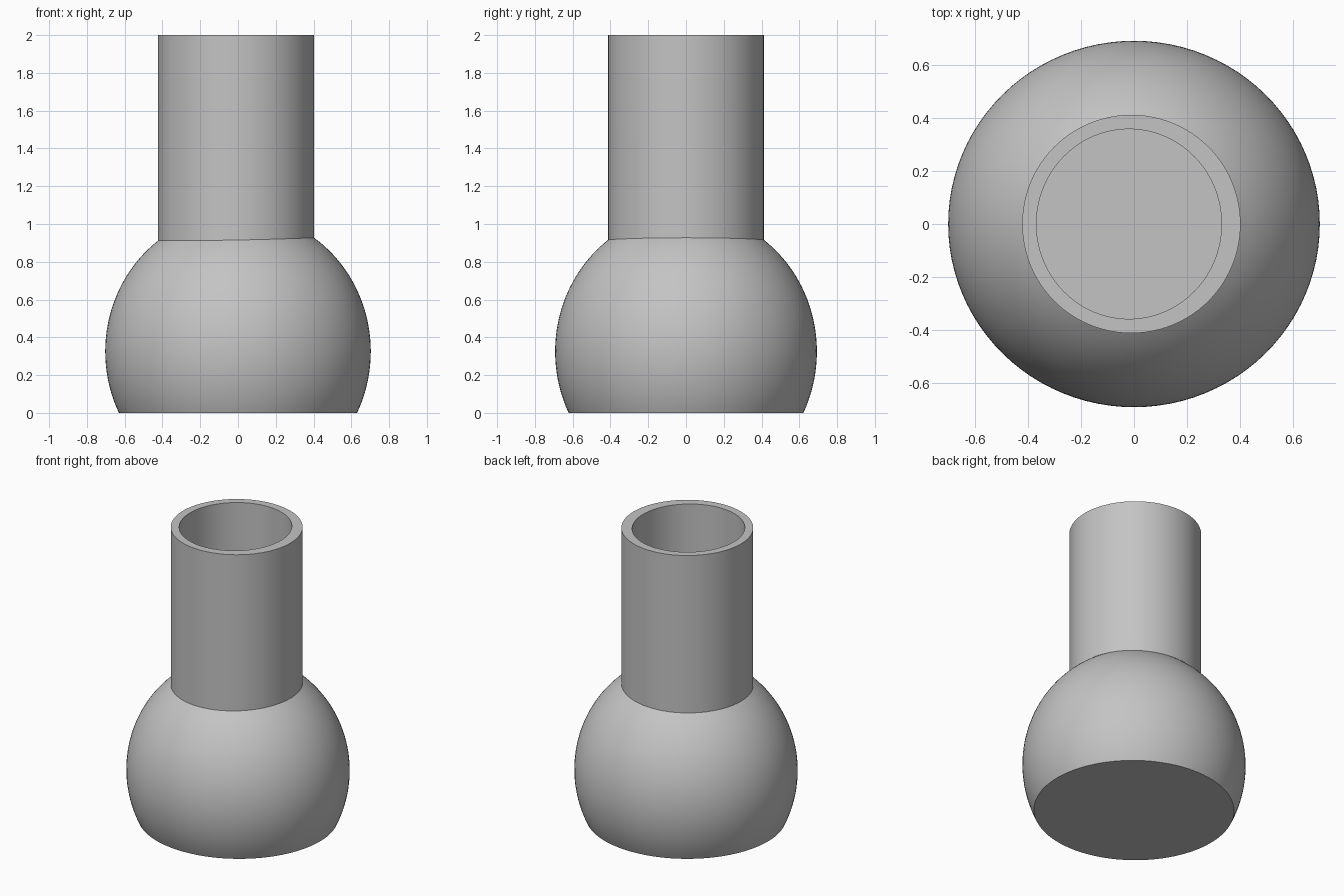
import bpy, bmesh
from math import sin, cos, asin, sqrt, pi, radians

cube = bpy.data.objects.get("Cube")
if cube:
    bpy.data.objects.remove(cube, do_unlink=True)

SEG = 96
RX, RY, RZ, CZ = 0.703, 0.693, 0.735, 0.325   # bulb half sizes and centre height
NECK_X, NECK_R = -0.01, 0.413                 # neck axis and outer radius
BORE_X, BORE_RX, BORE_RY = -0.019, 0.35, 0.359
TOP, FLOOR = 2.0, 0.92

grey = bpy.data.materials.new("plain grey")
grey.use_nodes = True
colour = (0.55, 0.55, 0.55, 1)
grey.diffuse_color = colour
grey.node_tree.nodes["Principled BSDF"].inputs["Base Color"].default_value = colour


def ellipse(cx, rx, ry, z):
    """Ring of points; z is a height or a function of x and y."""
    ring = []
    for i in range(SEG):
        a = 2 * pi * i / SEG
        x, y = cx + rx * cos(a), ry * sin(a)
        ring.append((x, y, z(x, y) if callable(z) else z))
    return ring


def loft(name, rings, cap_start=False, cap_end=False):
    """Skin a stack of rings into one smooth-shaded object."""
    bm = bmesh.new()
    loops = [[bm.verts.new(p) for p in ring] for ring in rings]
    for low, high in zip(loops, loops[1:]):
        for i in range(SEG):
            j = (i + 1) % SEG
            bm.faces.new((low[i], low[j], high[j], high[i]))
    if cap_start:
        bm.faces.new(loops[0][::-1])
    if cap_end:
        bm.faces.new(loops[-1])
    mesh = bpy.data.meshes.new(name)
    bm.to_mesh(mesh)
    bm.free()
    mesh.materials.append(grey)
    obj = bpy.data.objects.new(name, mesh)
    bpy.context.collection.objects.link(obj)
    bpy.ops.object.select_all(action="DESELECT")
    obj.select_set(True)
    bpy.context.view_layer.objects.active = obj
    bpy.ops.object.shade_smooth_by_angle(angle=radians(30))
    return obj


def bulb_height(x, y):
    return CZ + RZ * sqrt(1 - (x / RX) ** 2 - (y / RY) ** 2)


# Seam where the neck meets the bulb
seam = ellipse(NECK_X, NECK_R, NECK_R, bulb_height)

# Bulb with a flat base
start, end, steps = -asin(CZ / RZ), radians(52), 32
bulb_rings = []
for k in range(steps + 1):
    t = start + (end - start) * k / steps
    bulb_rings.append(ellipse(0, RX * cos(t), RY * cos(t), CZ + RZ * sin(t)))
loft("bulb", bulb_rings + [seam], cap_start=True)

# Neck tube with a rim, an off-centre bore and a flat bore floor
loft("neck", [
    seam,
    ellipse(NECK_X, NECK_R, NECK_R, TOP),
    ellipse(BORE_X, BORE_RX, BORE_RY, TOP),
    ellipse(BORE_X, BORE_RX, BORE_RY, FLOOR),
], cap_end=True)
